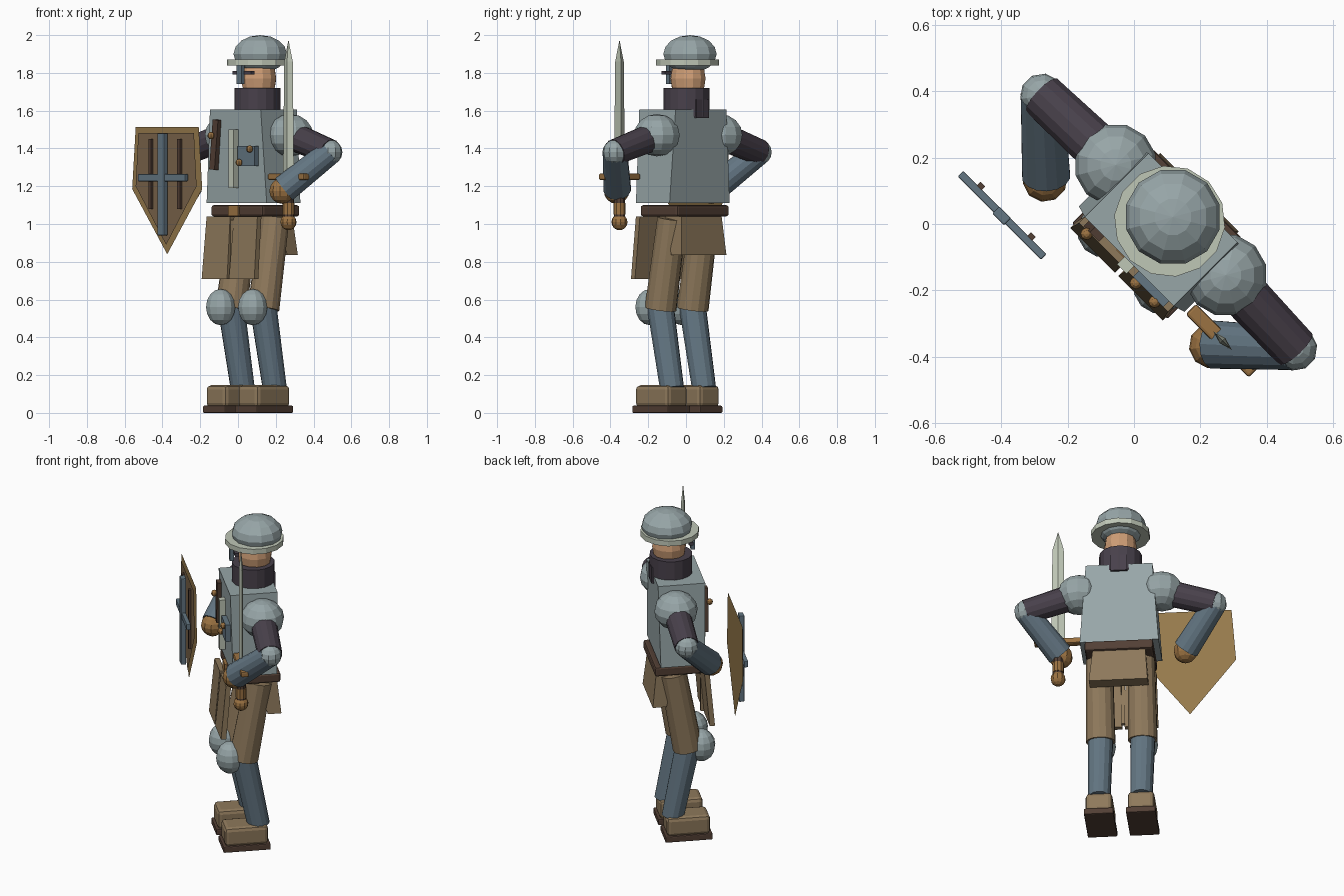
import bpy, bmesh, math
from mathutils import Matrix, Vector

if "Cube" in bpy.data.objects:
    bpy.data.objects.remove(bpy.data.objects["Cube"])

TURN = Matrix.Rotation(math.radians(-45), 4, 'Z')   # whole figure is turned to its right
CX = 0.07                                           # mirror plane of the body

COLOURS = {
    "steel": (0.31, 0.38, 0.39), "blue_steel": (0.125, 0.18, 0.225),
    "dark_cloth": (0.065, 0.052, 0.07), "leather": (0.27, 0.19, 0.105),
    "dark_leather": (0.085, 0.05, 0.035), "brass": (0.33, 0.17, 0.055),
    "skin": (0.62, 0.34, 0.18), "pale_metal": (0.52, 0.57, 0.47),
    "shield_rim": (0.30, 0.19, 0.07), "shield_wood": (0.20, 0.13, 0.07),
}
MATS = {}
for n, c in COLOURS.items():
    MATS[n] = bpy.data.materials.new(n)
    MATS[n].diffuse_color = (*c, 1)


def finish(name, bm, mat, bevel=0):
    bmesh.ops.transform(bm, matrix=TURN, verts=bm.verts)
    me = bpy.data.meshes.new(name)
    bm.to_mesh(me)
    bm.free()
    ob = bpy.data.objects.new(name, me)
    bpy.context.collection.objects.link(ob)
    me.materials.append(MATS[mat])
    if bevel:
        m = ob.modifiers.new("bevel", 'BEVEL')
        m.width, m.segments = bevel, 2
    return ob


def ball(name, c, r, mat, seg=12, rings=8):
    bm = bmesh.new()
    bmesh.ops.create_uvsphere(bm, u_segments=seg, v_segments=rings, radius=1,
                              matrix=Matrix.Translation(c) @ Matrix.Diagonal((*r, 1)))
    return finish(name, bm, mat)


def tube(name, a, b, r1, r2, mat, seg=14):
    a, b = Vector(a), Vector(b)
    d = b - a
    bm = bmesh.new()
    bmesh.ops.create_cone(bm, cap_ends=True, segments=seg, radius1=r1, radius2=r2, depth=d.length,
                          matrix=Matrix.Translation((a + b) / 2) @ d.to_track_quat('Z', 'Y').to_matrix().to_4x4())
    return finish(name, bm, mat)


def block(name, c, size, mat, bevel=0, roll=0):
    bm = bmesh.new()
    bmesh.ops.create_cube(bm, size=1, matrix=Matrix.Translation(c) @ Matrix.Rotation(roll, 4, 'Y')
                          @ Matrix.Diagonal((*size, 1)))
    return finish(name, bm, mat, bevel)


def wedge(name, low, high, mat):
    """Loft between two rectangles, each (x0, x1, y0, y1, z)."""
    bm = bmesh.new()
    rows = [[bm.verts.new((x, y, z)) for x, y in ((x0, y0), (x1, y0), (x1, y1), (x0, y1))]
            for x0, x1, y0, y1, z in (low, high)]
    bm.faces.new(rows[0][::-1])
    bm.faces.new(rows[1])
    for i in range(4):
        j = (i + 1) % 4
        bm.faces.new((rows[0][i], rows[0][j], rows[1][j], rows[1][i]))
    return finish(name, bm, mat)


def sheet(name, cx, y, pts, mat):
    """Flat upright outline made from its right half, facing the front."""
    bm = bmesh.new()
    full = pts + [(-x, z) for x, z in reversed(pts) if x]
    f = bm.faces.new([bm.verts.new((cx + x, y, z)) for x, z in full])
    f.normal_update()
    if f.normal.y > 0:
        f.normal_flip()
    return finish(name, bm, mat)


# Head, collar and helmet
ball("head", (CX, 0.085, 1.77), (0.093, 0.098, 0.12), "skin", 12, 8)
tube("collar", (CX, 0.075, 1.57), (CX, 0.075, 1.72), 0.122, 0.122, "dark_cloth", 16)
block("collar_tab", (CX, 0.178, 1.61), (0.095, 0.035, 0.1), "dark_cloth")
ball("helmet_dome", (CX - 0.002, 0.098, 1.9), (0.146, 0.146, 0.1), "steel", 12, 8)
tube("helmet_brim", (CX, 0.082, 1.84), (CX, 0.082, 1.872), 0.168, 0.168, "pale_metal", 14)
block("eye_bar", (CX, -0.03, 1.80), (0.14, 0.025, 0.018), "dark_cloth")
block("nose_guard", (CX, -0.05, 1.79), (0.035, 0.025, 0.10), "blue_steel")

# Torso and chest fittings
wedge("torso", (CX - 0.225, CX + 0.225, -0.08, 0.172, 1.11),
      (CX - 0.19, CX + 0.19, -0.09, 0.182, 1.605), "steel")
block("chest_ridge", (CX, -0.105, 1.345), (0.04, 0.035, 0.31), "pale_metal")
block("chest_strap", (-0.07, -0.098, 1.42), (0.04, 0.03, 0.265), "dark_leather", roll=0.1)
block("chest_plaque", (0.175, -0.1, 1.36), (0.13, 0.03, 0.105), "blue_steel")
for i, (x, z) in enumerate(((-0.08, 1.468), (0.21, 1.397), (0.13, 1.325))):
    ball(f"chest_stud_{i}", (x, -0.122, z), (0.019,) * 3, "brass", 8, 6)

# Belt and hanging skirt plates
block("belt", (CX, 0.06, 1.07), (0.39, 0.28, 0.06), "dark_leather", 0.012)
block("buckle", (0.055, -0.083, 1.07), (0.075, 0.02, 0.056), "brass")
wedge("back_skirt", (CX - 0.165, CX + 0.17, 0.13, 0.208, 0.835),
      (CX - 0.15, CX + 0.15, 0.06, 0.185, 1.05), "leather")
for side in (-1, 1):
    x = CX + side * 0.102
    wedge(f"front_skirt_{side}", (x - 0.095, x + 0.095, -0.145, -0.115, 0.71),
          (x - 0.088, x + 0.088, -0.115, -0.085, 1.04), "leather")
block("skirt_centre_strip", (CX, -0.105, 0.87), (0.02, 0.02, 0.3), "leather")

# Both sides: legs, boots and arms
for s, tag in ((1, "right"), (-1, "left")):
    lx = CX + s * 0.12
    hip, knee, ankle = (lx, 0.085, 1.03), (lx, 0.0, 0.55), (lx, 0.085, 0.13)
    tube(f"{tag}_thigh", hip, knee, 0.078, 0.085, "leather")
    tube(f"{tag}_shin", (lx, -0.005, 0.58), ankle, 0.072, 0.064, "blue_steel")
    ball(f"{tag}_knee_guard", (lx, -0.08, 0.56), (0.08, 0.08, 0.096), "steel")
    block(f"{tag}_boot", (lx, 0.005, 0.088), (0.152, 0.25, 0.117), "leather", 0.022)
    block(f"{tag}_sole", (lx, 0.005, 0.019), (0.168, 0.272, 0.038), "dark_leather", 0.006)

    shoulder = (CX + s * 0.235, 0.087, 1.47)
    elbow = (CX + s * 0.54, 0.078, 1.38)
    hand = (CX + s * 0.36, -0.085, 1.185)
    ball(f"{tag}_shoulder_guard", shoulder, (0.125, 0.125, 0.112), "steel")
    tube(f"{tag}_upper_arm", shoulder, elbow, 0.076, 0.07, "dark_cloth")
    ball(f"{tag}_elbow_guard", elbow, (0.067,) * 3, "steel", 10, 8)
    tube(f"{tag}_forearm", elbow, hand, 0.066, 0.074, "blue_steel")
    ball(f"{tag}_hand", (hand[0] - s * 0.005, hand[1] - 0.01, hand[2] - 0.01), (0.068,) * 3, "brass", 10, 8)

# Sword: diamond-section blade, guard, grip and pommel
SX, SY = 0.438, -0.06
bm = bmesh.new()
rings = [[bm.verts.new((SX + dx, SY + dy, z)) for dx, dy in ((-w, 0), (0, -t), (w, 0), (0, t))]
         for w, t, z in ((0.041, 0.012, 1.25), (0.032, 0.011, 1.86))]
tip = bm.verts.new((SX, SY, 1.975))
bm.faces.new(rings[0][::-1])
for i in range(4):
    j = (i + 1) % 4
    bm.faces.new((rings[0][i], rings[0][j], rings[1][j], rings[1][i]))
    bm.faces.new((rings[1][i], rings[1][j], tip))
finish("sword_blade", bm, "pale_metal")
block("sword_guard", (SX, SY, 1.25), (0.27, 0.045, 0.035), "brass", 0.008)
tube("sword_grip", (SX, SY, 1.03), (SX, SY, 1.25), 0.03, 0.03, "dark_leather", 10)
tube("grip_band", (SX, SY, 1.05), (SX, SY, 1.11), 0.033, 0.033, "brass", 10)
ball("pommel", (SX, SY, 1.01), (0.043,) * 3, "brass", 10, 8)

# Shield: thin board, inner panel, slits and raised cross
HX, HY = -0.30, -0.23
sheet("shield_board", HX, HY, [(0, 0.84), (0.262, 1.185), (0.236, 1.513)], "shield_rim")
sheet("shield_panel", HX, HY - 0.008, [(0, 0.89), (0.228, 1.2), (0.208, 1.483)], "shield_wood")
for s in (-1, 1):
    block(f"shield_slit_{s}", (HX + s * 0.108, HY - 0.015, 1.265), (0.02, 0.016, 0.37), "dark_leather")
block("shield_upright", (HX, HY - 0.035, 1.21), (0.05, 0.03, 0.54), "blue_steel", 0.004)
block("shield_crossbar", (HX, HY - 0.033, 1.245), (0.355, 0.024, 0.038), "blue_steel", 0.004)

for m in bpy.data.materials:
    if m.users and not m.is_grease_pencil:
        m.use_nodes = True
        m.node_tree.nodes["Principled BSDF"].inputs["Base Color"].default_value = m.diffuse_color
